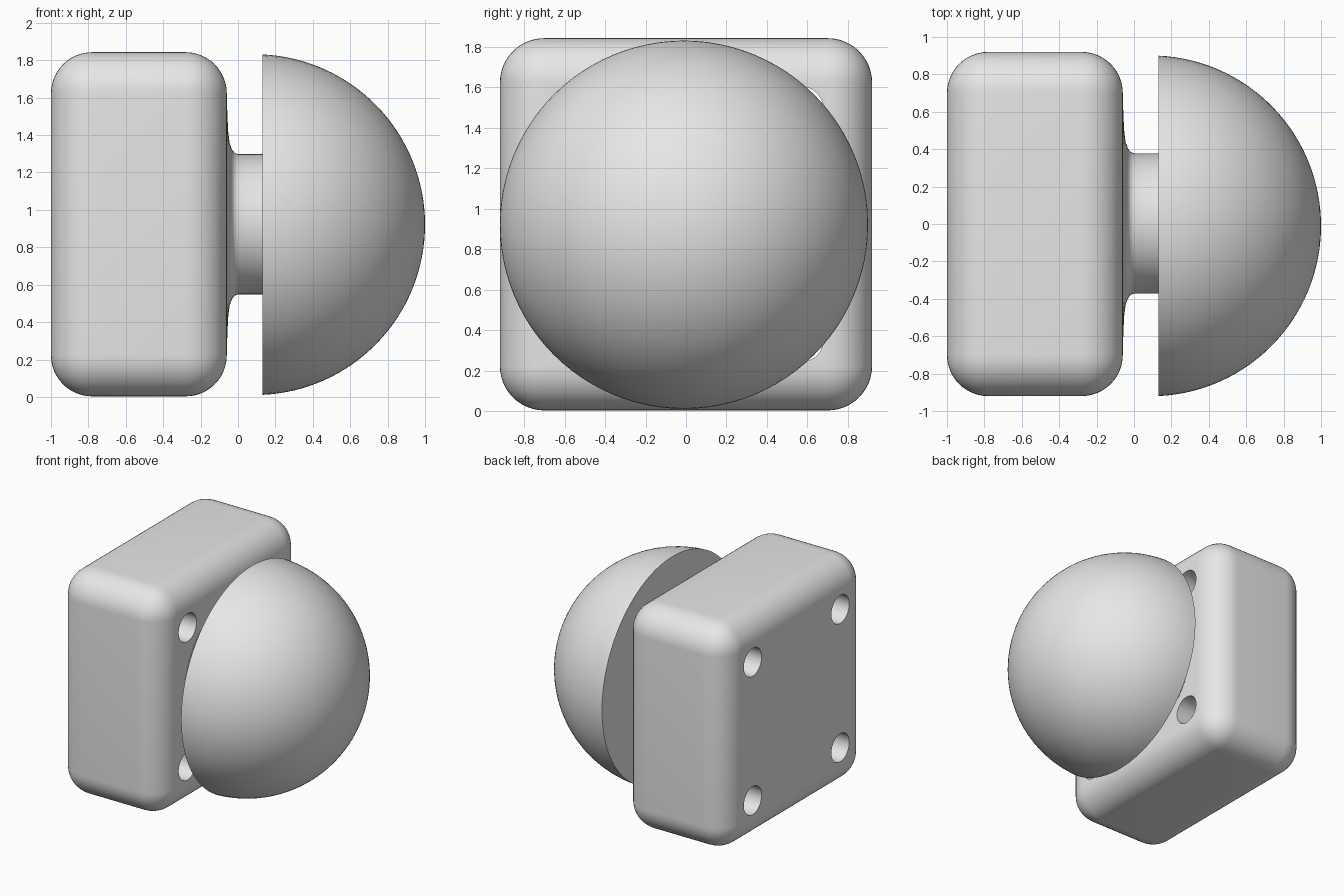
import bpy
import bmesh
from math import asin, cos, pi, radians, sin
from mathutils import Vector

cube = bpy.data.objects.get("Cube")
if cube:
    bpy.data.objects.remove(cube, do_unlink=True)

MID = 0.923       # height of the main axis
HALF = 0.92       # half the width and height of the block

grey = bpy.data.materials.new("plain grey")
grey.use_nodes = True
colour = (0.8, 0.8, 0.8, 1)
grey.diffuse_color = colour
grey.node_tree.nodes["Principled BSDF"].inputs["Base Color"].default_value = colour


def add_object(name, bm):
    mesh = bpy.data.meshes.new(name)
    bmesh.ops.recalc_face_normals(bm, faces=bm.faces)
    bm.to_mesh(mesh)
    bm.free()
    mesh.materials.append(grey)
    obj = bpy.data.objects.new(name, mesh)
    bpy.context.collection.objects.link(obj)
    return obj


def select(obj):
    bpy.ops.object.select_all(action="DESELECT")
    obj.select_set(True)
    bpy.context.view_layer.objects.active = obj


def smooth(obj):
    select(obj)
    bpy.ops.object.shade_smooth_by_angle(angle=radians(35))


def lathe(name, profile, y, z, steps=96):
    """Turn (x, radius) points about an axis along x."""
    bm = bmesh.new()
    verts = [bm.verts.new((x, y, z + r)) for x, r in profile]
    edges = [bm.edges.new(pair) for pair in zip(verts, verts[1:])]
    bmesh.ops.spin(bm, geom=verts + edges, cent=(0, y, z), axis=(1, 0, 0),
                   angle=2 * pi, steps=steps)
    bmesh.ops.remove_doubles(bm, verts=bm.verts, dist=0.0001)
    return add_object(name, bm)


# Rounded mounting block
bm = bmesh.new()
bmesh.ops.create_cube(bm, size=1)
bmesh.ops.scale(bm, vec=(0.94, 2 * HALF, 2 * HALF), verts=bm.verts)
bmesh.ops.translate(bm, vec=(-0.53, 0, MID), verts=bm.verts)
bmesh.ops.bevel(bm, geom=bm.edges, offset=0.22, segments=12, profile=0.5,
                affect="EDGES", clamp_overlap=True)
block = add_object("mounting_block", bm)

# Four screw holes right through the block
for y in (-0.566, 0.566):
    for z in (-0.566, 0.566):
        cutter = lathe("hole_cutter", [(-1.2, 0), (-1.2, 0.115), (0.2, 0.115), (0.2, 0)],
                       y, MID + z, 48)
        cutter.hide_render = True
        cut = block.modifiers.new("hole", "BOOLEAN")
        cut.operation = "DIFFERENCE"
        cut.solver = "EXACT"
        cut.object = cutter
        select(block)
        bpy.ops.object.modifier_apply(modifier=cut.name)
        bpy.data.objects.remove(cutter, do_unlink=True)
smooth(block)

# Neck with a flared foot
neck = [(-0.07, 0.62), (-0.058, 0.62), (-0.053, 0.5), (-0.045, 0.435), (-0.032, 0.4),
        (-0.018, 0.382), (0, 0.375), (0.14, 0.375)]
smooth(lathe("neck", neck, 0.003, MID))

# Domed knob with a flat back
RADIUS, CENTRE, BACK = 0.911, 0.089, 0.13
start = asin((BACK - CENTRE) / RADIUS)
dome = [(BACK, 0)]
for i in range(33):
    a = start + (pi / 2 - start) * i / 32
    dome.append((CENTRE + RADIUS * sin(a), RADIUS * cos(a)))
smooth(lathe("domed_knob", dome, -0.01, MID - 0.002))
